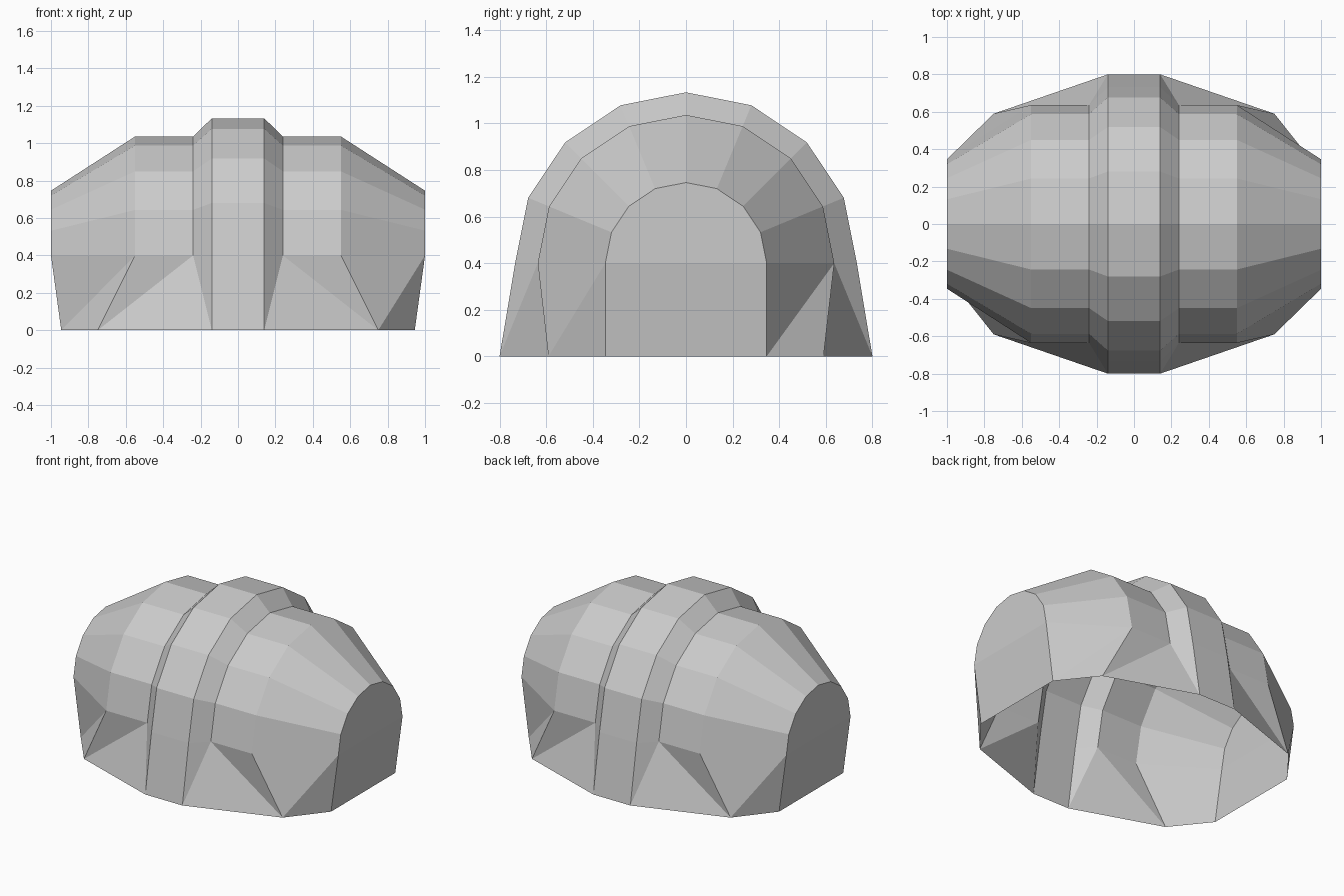
import bpy, bmesh
from math import cos, sin, pi

if "Cube" in bpy.data.objects:
    bpy.data.objects.remove(bpy.data.objects["Cube"])

SPRING = 0.40   # height where the round arches start
# arch stations along x: (x, radius)
half = [(0.14, 0.733), (0.24, 0.636), (0.55, 0.636), (1.0, 0.346)]
stations = [(-x, r) for x, r in reversed(half)] + half

bm = bmesh.new()


def face(*pts):
    bm.faces.new([bm.verts.new(p) for p in pts])


def arch(x, r):
    return [(x, r * cos(i * pi / 8), SPRING + r * sin(i * pi / 8)) for i in range(9)]


# Vaulted roof: stepped arches joined in a row
rings = [arch(x, r) for x, r in stations]
for a, b in zip(rings, rings[1:]):
    for i in range(8):
        face(a[i], b[i], b[i + 1], a[i + 1])

# Skirt walls flaring to the ground, one quadrant at a time
for sx in (-1, 1):
    for sy in (-1, 1):
        top = [(sx * x, sy * r, SPRING) for x, r in half]
        foot_mid = (sx * 0.14, sy * 0.80, 0)
        foot_side = (sx * 0.75, sy * 0.59, 0)
        foot_end = (sx * 0.945, sy * 0.346, 0)
        face(top[0], top[1], foot_mid)
        face(top[1], foot_side, foot_mid)
        face(top[1], top[2], foot_side)
        # the twisted corner panel folds inward on one diagonal pair of corners
        if sx == sy:
            face(top[2], top[3], foot_end)
            face(top[2], foot_end, foot_side)
        else:
            face(top[2], top[3], foot_side)
            face(top[3], foot_end, foot_side)

# Central band walls
for sy in (-1, 1):
    face((-0.14, sy * 0.733, SPRING), (0.14, sy * 0.733, SPRING),
         (0.14, sy * 0.80, 0), (-0.14, sy * 0.80, 0))

# End walls: half-round top and slightly tucked-in lower panel
for sx in (-1, 1):
    face(*arch(sx, 0.346))
    face((sx, 0.346, SPRING), (sx, -0.346, SPRING),
         (sx * 0.945, -0.346, 0), (sx * 0.945, 0.346, 0))

# Weld into one shell, open underneath
bmesh.ops.remove_doubles(bm, verts=bm.verts, dist=0.001)
bmesh.ops.recalc_face_normals(bm, faces=bm.faces)
mesh = bpy.data.meshes.new("banded_shell")
bm.to_mesh(mesh)
bm.free()
bpy.context.collection.objects.link(bpy.data.objects.new("banded_shell", mesh))
